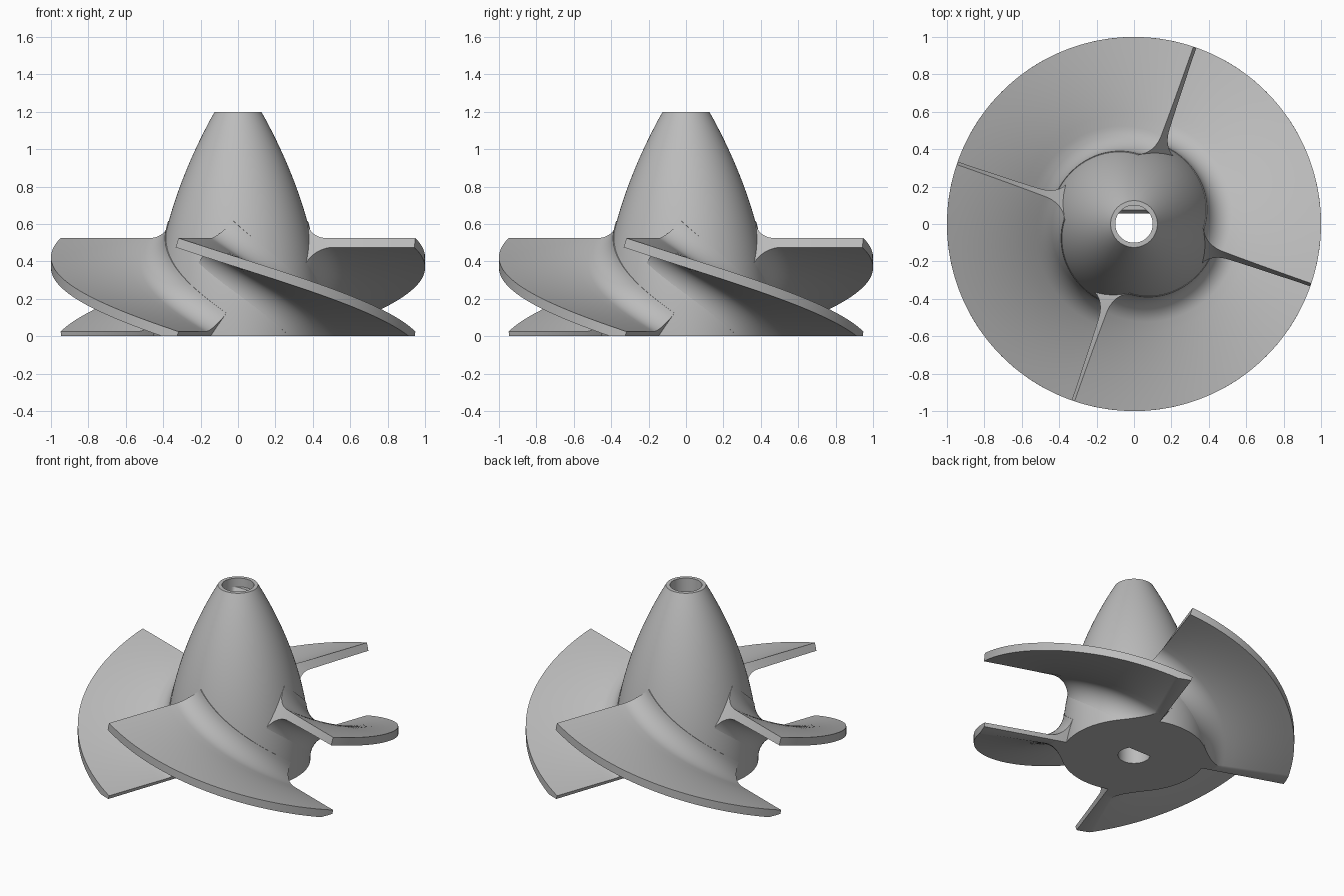
import bpy, bmesh
from math import sin, cos, pi, sqrt, atan, radians

if "Cube" in bpy.data.objects:
    bpy.data.objects.remove(bpy.data.objects["Cube"], do_unlink=True)

HEIGHT = 1.2
RISE = 0.5             # height of the blade centre line
SLOPE = RISE / (pi / 2)
HALF = 0.025           # half blade thickness, measured upright
FILLET = 0.12
START = radians(71)

metal = bpy.data.materials.new("grey metal")
metal.use_nodes = True
grey = (0.5, 0.5, 0.5, 1)
metal.diffuse_color = grey
metal.node_tree.nodes["Principled BSDF"].inputs["Base Color"].default_value = grey


def finish(bm, name):
    bmesh.ops.recalc_face_normals(bm, faces=bm.faces)
    mesh = bpy.data.meshes.new(name)
    bm.to_mesh(mesh)
    bm.free()
    mesh.materials.append(metal)
    ob = bpy.data.objects.new(name, mesh)
    bpy.context.scene.collection.objects.link(ob)
    bpy.ops.object.select_all(action="DESELECT")
    ob.select_set(True)
    bpy.context.view_layer.objects.active = ob
    bpy.ops.object.shade_smooth_by_angle(angle=radians(32))
    return ob


def loft(bm, loops, wrap):
    """Skin closed point loops in sequence; wrap joins the last to the first."""
    rings = [[bm.verts.new(p) for p in loop] for loop in loops]
    pairs = list(zip(rings, rings[1:]))
    if wrap:
        pairs.append((rings[-1], rings[0]))
    for a, b in pairs:
        for i in range(len(a)):
            j = (i + 1) % len(a)
            bm.faces.new((a[i], a[j], b[j], b[i]))
    return rings


def hub_radius(z):
    t = HEIGHT - max(z, 0)
    return 0.125 + 0.56 * t - 0.24 * t * t


# Hub: curved cone with a D-shaped bore that turns round near the top
def ring(r, z, flat=1.0):
    angles = [2 * pi * i / 96 for i in range(96)]
    return [(r * cos(a), min(r * sin(a), flat), z) for a in angles]


bm = bmesh.new()
loops = [ring(hub_radius(HEIGHT * i / 32), HEIGHT * i / 32) for i in range(33)]
bore = [(HEIGHT, 1), (1.14, 1), (1.14, 0.075), (1.11, 0.055), (0, 0.055)]
loops += [ring(0.1, z, flat) for z, flat in bore]
loft(bm, loops, True)
finish(bm, "hub")


# Blades: helical vanes, thickened square to their slope, filleted into the hub
def blade_side(z, side):
    """Points (radius, offset) from inside the hub to the rim on one side."""
    root = hub_radius(z + side * 0.1)
    radii = [root - 0.06]
    radii += [root + FILLET * (1 - cos(pi / 2 * i / 10)) for i in range(11)]
    radii += [root + FILLET + (1 - root - FILLET) * i / 8 for i in range(1, 9)]
    points = []
    for r in radii:
        gap = min(max(root + FILLET - r, 0), FILLET)
        swell = FILLET - sqrt(FILLET ** 2 - gap ** 2)
        points.append((r, side * (HALF / cos(atan(SLOPE / r)) + swell)))
    return points


def blade_loop(turn, start):
    z = RISE - SLOPE * turn
    points = blade_side(z, 1) + blade_side(z, -1)[::-1]
    loop = []
    for r, offset in points:
        tilt = atan(SLOPE / r)
        a = start + turn + offset * sin(tilt) / r
        loop.append((r * cos(a), r * sin(a), z + offset * cos(tilt)))
    return loop


def strip_cap(bm, verts):
    n = len(verts)
    for i in range(n // 2 - 1):
        bm.faces.new((verts[i], verts[i + 1], verts[n - 2 - i], verts[n - 1 - i]))


for k, side in enumerate(("back", "right", "front", "left")):
    bm = bmesh.new()
    start = START + k * pi / 2
    rings = loft(bm, [blade_loop(pi / 2 * i / 48, start) for i in range(49)], False)
    strip_cap(bm, rings[0])
    strip_cap(bm, rings[-1])
    # Trim flat at the base
    geom = bm.verts[:] + bm.edges[:] + bm.faces[:]
    cut = bmesh.ops.bisect_plane(bm, geom=geom, dist=1e-5, plane_co=(0, 0, 0),
                                 plane_no=(0, 0, 1), clear_inner=True)
    rim = [e for e in cut["geom_cut"] if isinstance(e, bmesh.types.BMEdge)]
    bmesh.ops.holes_fill(bm, edges=rim, sides=0)
    finish(bm, side + "_blade")
